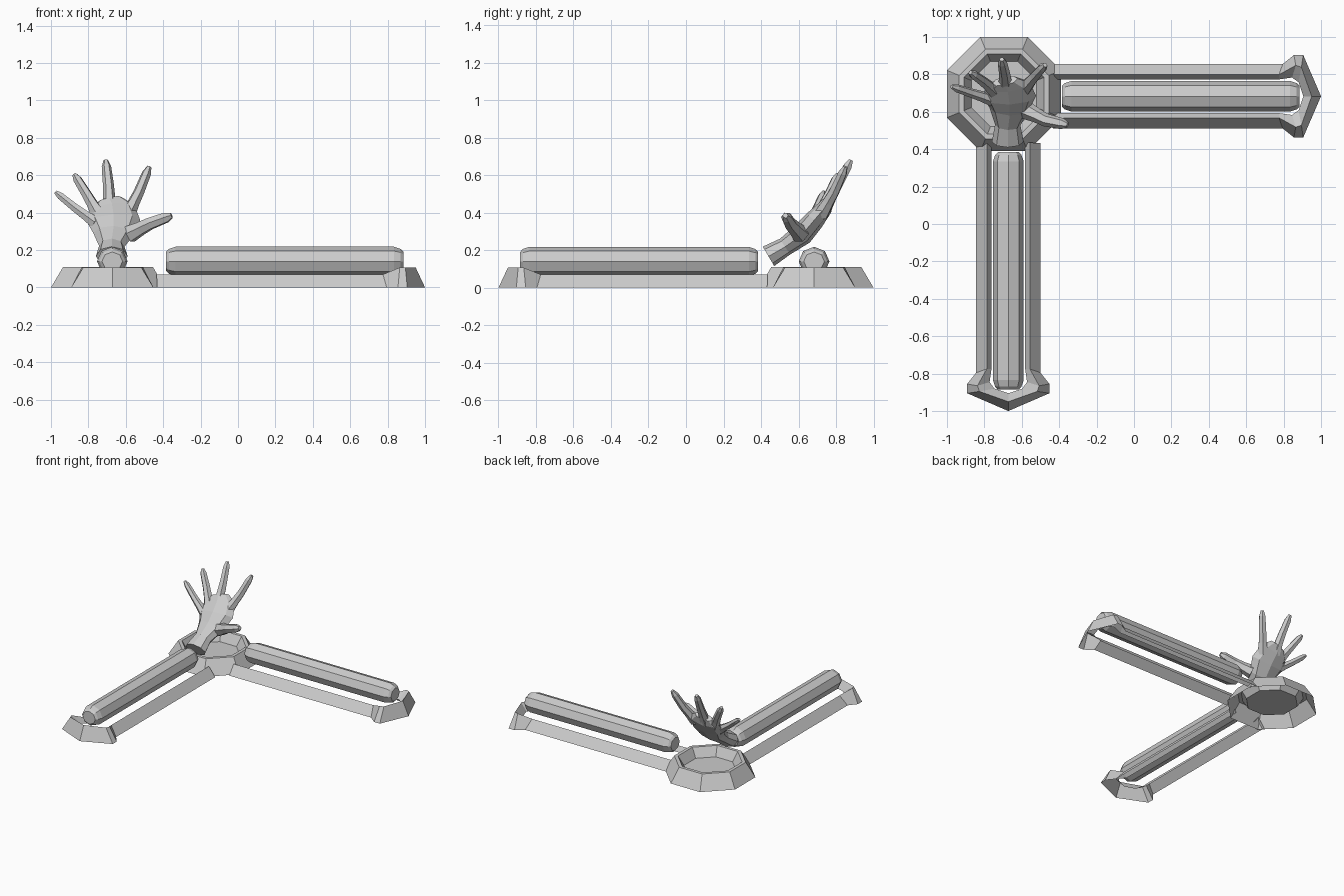
import bpy
import math
from mathutils import Vector

if "Cube" in bpy.data.objects:
    bpy.data.objects.remove(bpy.data.objects["Cube"], do_unlink=True)

grey = bpy.data.materials.new("plain grey")
grey.use_nodes = True
grey.diffuse_color = (0.6, 0.6, 0.6, 1)
grey.node_tree.nodes["Principled BSDF"].inputs["Base Color"].default_value = (0.6, 0.6, 0.6, 1)


def add_mesh(name, verts, faces, loc=(0, 0, 0), turn=0):
    mesh = bpy.data.meshes.new(name)
    mesh.from_pydata(verts, [], faces)
    mesh.materials.append(grey)
    mesh.update()
    obj = bpy.data.objects.new(name, mesh)
    obj.location = loc
    obj.rotation_euler.z = turn
    bpy.context.collection.objects.link(obj)
    return obj


def loft_faces(rings, sides, start=True):
    faces = []
    for i in range(rings - 1):
        for j in range(sides):
            k = (j + 1) % sides
            a, b = i * sides, (i + 1) * sides
            faces.append((a + j, a + k, b + k, b + j))
    faces.append(tuple(range((rings - 1) * sides, rings * sides)))
    if start:
        faces.append(tuple(reversed(range(sides))))
    return faces


def tube(name, sections, normal, sides, loc=(0, 0, 0), turn=0):
    """Sections are (x, y, z, half width, half thickness) along a path."""
    points = [Vector(s[:3]) for s in sections]
    verts = []
    for i, s in enumerate(sections):
        t = (points[min(i + 1, len(points) - 1)] - points[max(i - 1, 0)]).normalized()
        side = t.cross(Vector(normal)).normalized()
        up = t.cross(side)
        for j in range(sides):
            a = math.tau * j / sides
            verts.append(points[i] + side * s[3] * math.cos(a) + up * s[4] * math.sin(a))
    return add_mesh(name, verts, loft_faces(len(sections), sides), loc, turn)


# Octagonal corner base: sloped wall, narrow rim, recessed floor
profile = [(0.305, 0), (0.24, 0.11), (0.215, 0.11), (0.175, 0.04)]
verts = []
for r, z in profile:
    for j in range(8):
        a = math.tau * (j + 0.5) / 8
        c = r / math.cos(math.pi / 8)
        verts.append((c * math.cos(a), c * math.sin(a), z))
add_mesh("corner_base", verts, loft_faces(len(profile), 8, False), (-0.695, 0.695, 0))

# Half of a rail with its flared, pointed end: outer foot, crest, inner edge
stations = [
    [(0.262, 0.172, 0), (0.26, 0.115, 0.07), (0.26, 0.09, 0.03)],
    [(1.49, 0.172, 0), (1.47, 0.115, 0.07), (1.47, 0.09, 0.03)],
    [(1.55, 0.22, 0), (1.56, 0.165, 0.107), (1.54, 0.1, 0.05)],
    [(1.60, 0.22, 0), (1.59, 0.155, 0.107), (1.575, 0.075, 0.05)],
    [(1.695, 0, 0), (1.645, 0, 0.107), (1.60, 0, 0.05)],
]


def rail(name, loc, turn):
    verts = [p for s in stations for p in s]
    faces = []
    for i in range(len(stations) - 1):
        for j in range(2):
            a = i * 3 + j
            faces.append((a, a + 1, a + 4, a + 3))
    obj = add_mesh(name, verts, faces, loc, turn)
    mirror = obj.modifiers.new("mirror", 'MIRROR')
    mirror.use_axis = (False, True, False)


# Two arms at right angles, each with an eight-sided bar above its rail
bar = [(0.31, 0, 0.14, 0.055, 0.05), (0.325, 0, 0.14, 0.07, 0.066),
       (0.36, 0, 0.14, 0.082, 0.078), (1.53, 0, 0.14, 0.082, 0.078),
       (1.565, 0, 0.14, 0.07, 0.066), (1.58, 0, 0.14, 0.055, 0.05)]
for label, loc, turn in (("left", (-0.695, 0.683, 0), 0),
                         ("front", (-0.672, 0.695, 0), -math.pi / 2)):
    rail(label + "_rail", loc, turn)
    tube(label + "_bar", bar, (0, 0, 1), 8, loc, turn)

# Open hand leaning back over the base
palm_normal = (0, -0.78, 0.62)
tube("palm", [
    (-0.675, 0.44, 0.167, 0.085, 0.06),
    (-0.675, 0.53, 0.22, 0.068, 0.05),
    (-0.665, 0.62, 0.285, 0.108, 0.06),
    (-0.665, 0.68, 0.355, 0.142, 0.055),
    (-0.675, 0.74, 0.425, 0.122, 0.042),
    (-0.69, 0.765, 0.468, 0.07, 0.028)], palm_normal, 8)

# Fingers: base, middle joint and tip, each with the base thickness
fingers = {
    "thumb": [(-0.58, 0.61, 0.285), (-0.47, 0.555, 0.342), (-0.355, 0.53, 0.385), 0.05],
    "index_finger": [(-0.59, 0.72, 0.39), (-0.53, 0.79, 0.51), (-0.475, 0.85, 0.645), 0.042],
    "middle_finger": [(-0.685, 0.735, 0.41), (-0.693, 0.81, 0.55), (-0.707, 0.88, 0.68), 0.042],
    "ring_finger": [(-0.745, 0.71, 0.39), (-0.81, 0.765, 0.50), (-0.875, 0.81, 0.605), 0.04],
    "little_finger": [(-0.76, 0.665, 0.345), (-0.87, 0.70, 0.425), (-0.975, 0.735, 0.51), 0.036],
}
for name, (base, joint, tip, r) in fingers.items():
    b, m, t = Vector(base), Vector(joint), Vector(tip)
    path = [(b, 1), (b.lerp(m, 0.55), 0.78), (m, 0.7), (m.lerp(t, 0.75), 0.6), (t, 0.3)]
    tube(name, [(*p, r * k, r * k) for p, k in path], palm_normal, 6)
